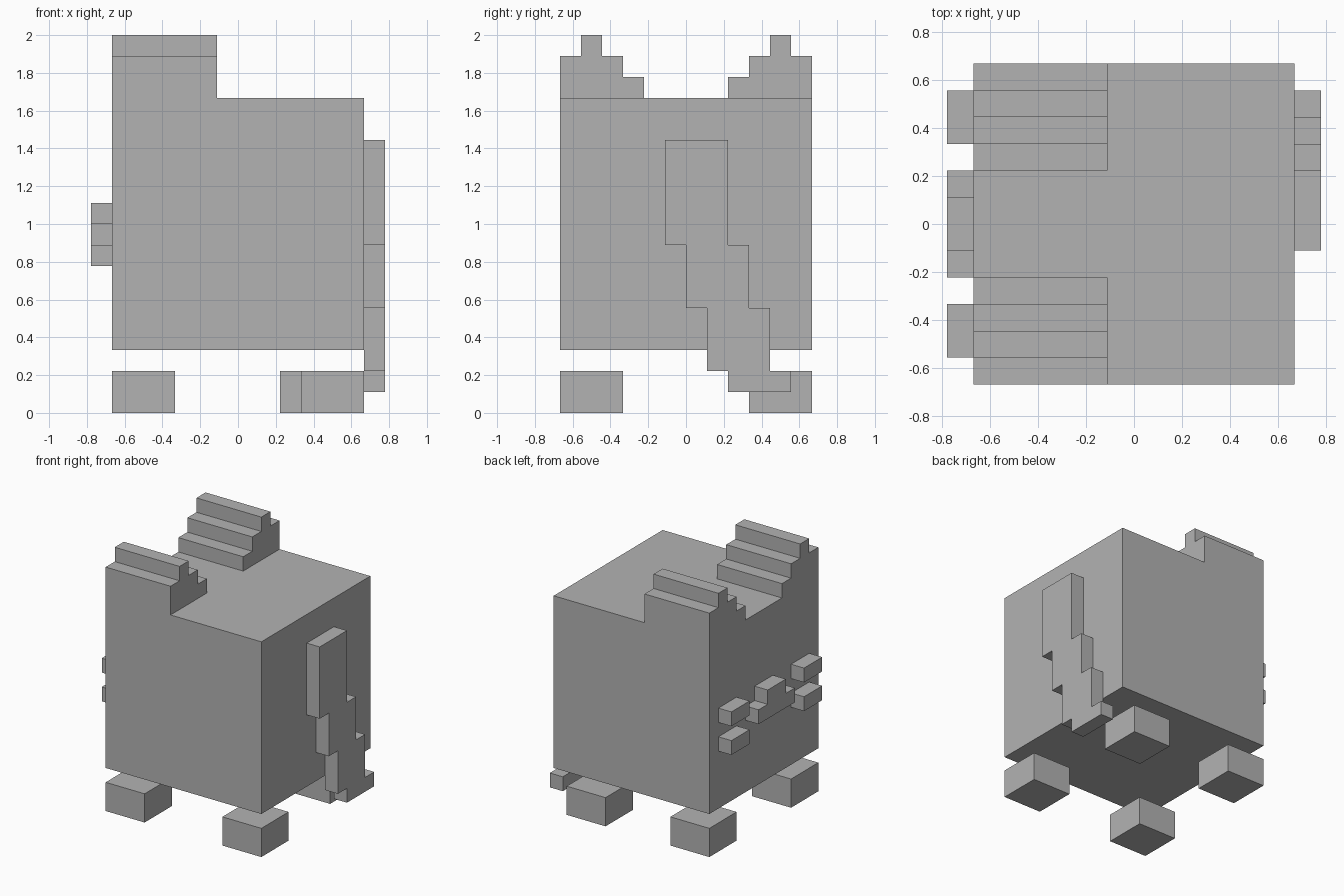
import bpy
import bmesh

U = 1 / 9  # one block of the model's grid

cube = bpy.data.objects.get("Cube")
if cube:
    bpy.data.objects.remove(cube, do_unlink=True)

grey = bpy.data.materials.new("plain grey")
grey.use_nodes = True
colour = (0.45, 0.45, 0.45, 1)
grey.diffuse_color = colour
grey.node_tree.nodes["Principled BSDF"].inputs["Base Color"].default_value = colour


def extrude_profile(name, outline, x0, x1):
    """Extrude a (y, z) outline along x, all in blocks."""
    bm = bmesh.new()
    face = bm.faces.new([bm.verts.new((x0 * U, y * U, z * U)) for y, z in outline])
    moved = bmesh.ops.extrude_face_region(bm, geom=[face])["geom"]
    verts = [v for v in moved if isinstance(v, bmesh.types.BMVert)]
    bmesh.ops.translate(bm, verts=verts, vec=((x1 - x0) * U, 0, 0))
    bmesh.ops.recalc_face_normals(bm, faces=bm.faces)
    mesh = bpy.data.meshes.new(name)
    bm.to_mesh(mesh)
    bm.free()
    mesh.materials.append(grey)
    obj = bpy.data.objects.new(name, mesh)
    bpy.context.collection.objects.link(obj)
    return obj


def box(name, x, y, z):
    outline = [(y[0], z[0]), (y[1], z[0]), (y[1], z[1]), (y[0], z[1])]
    return extrude_profile(name, outline, *x)


# Body
box("body", (-6, 6), (-6, 6), (3, 15))

# Stepped ears and paired whiskers on both sides of the face
ear = [(2, 15), (6, 15), (6, 17), (5, 17), (5, 18), (4, 18),
       (4, 17), (3, 17), (3, 16), (2, 16)]
for side, s in (("front", -1), ("back", 1)):
    extrude_profile(side + "_ear", [(s * y, z) for y, z in ear], -6, -1)
    for level, z in (("lower", 7), ("upper", 9)):
        box(f"{side}_{level}_whisker", (-7, -6), sorted((3 * s, 5 * s)), (z, z + 1))

# Nose
extrude_profile("nose", [(-2, 8), (2, 8), (2, 9), (1, 9),
                         (1, 10), (-1, 10), (-1, 9), (-2, 9)], -7, -6)

# Feet, one of them set slightly inward
for name, x, y in (("front_right_foot", -6, -6), ("front_left_foot", 3, -6),
                   ("back_right_foot", -6, 3), ("back_left_foot", 2, 3)):
    box(name, (x, x + 3), (y, y + 3), (0, 2))

# Tail: a strip that steps sideways on its way down
levels = (13, 8, 5, 2, 1)
near, far = [], []
for i in range(len(levels) - 1):
    for z in levels[i:i + 2]:
        near.append((i - 1, z))
        far.append((i + 2, z))
extrude_profile("tail", near + far[::-1], 6, 7)
